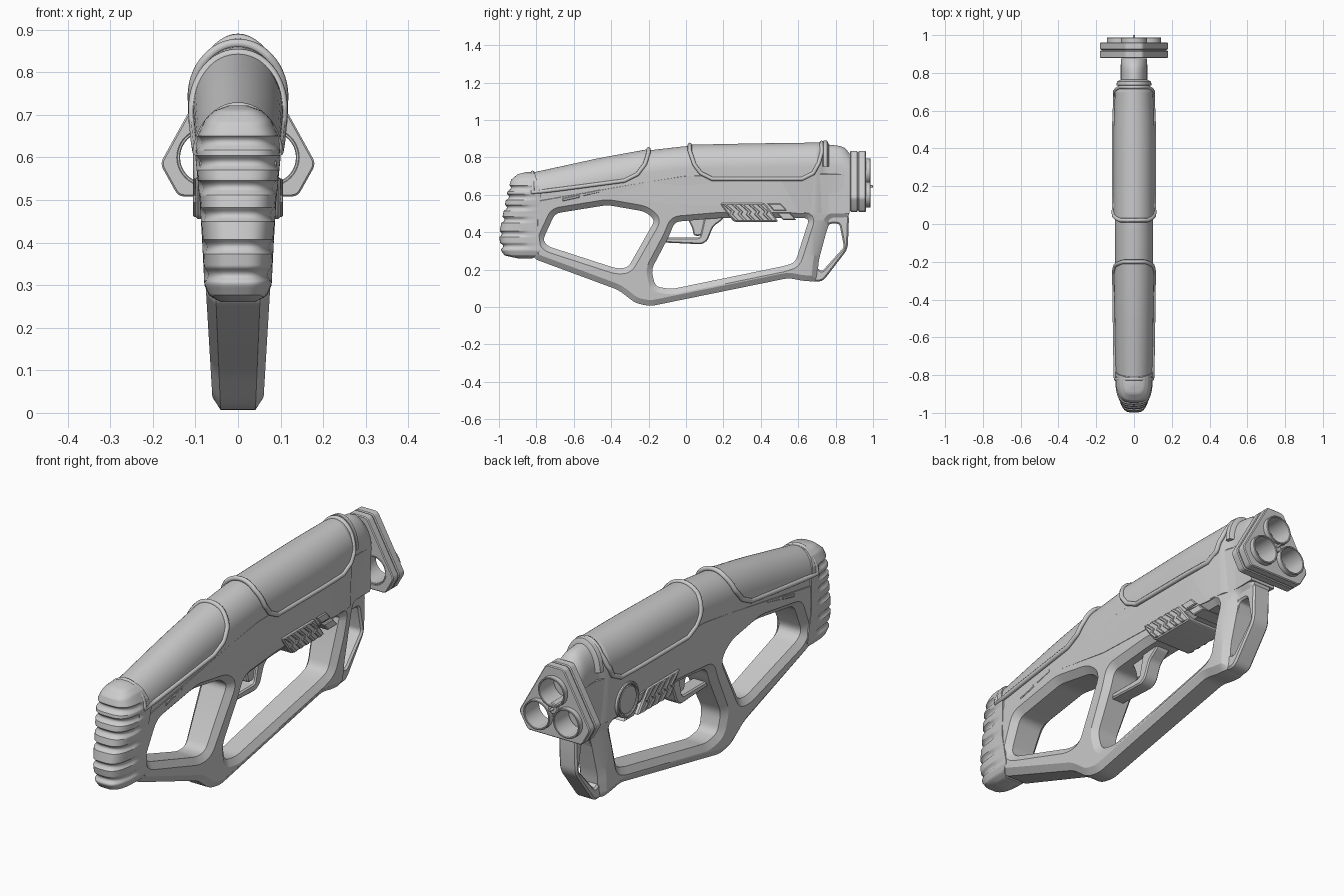
import bpy
import bmesh
from math import sin, cos, pi, asin, sqrt
from mathutils import Vector

if "Cube" in bpy.data.objects:
    bpy.data.objects.remove(bpy.data.objects["Cube"])

grey = bpy.data.materials.new("plain grey")
grey.use_nodes = True
colour = (0.6, 0.6, 0.6, 1)
grey.diffuse_color = colour
grey.node_tree.nodes["Principled BSDF"].inputs["Base Color"].default_value = colour


# ---------- helpers ----------
def finish(name, bm, angle=0.6):
    """Turn a bmesh into a tidy, shaded object."""
    bmesh.ops.remove_doubles(bm, verts=bm.verts, dist=0.0002)
    bmesh.ops.recalc_face_normals(bm, faces=bm.faces)
    mesh = bpy.data.meshes.new(name)
    bm.to_mesh(mesh)
    bm.free()
    mesh.materials.append(grey)
    obj = bpy.data.objects.new(name, mesh)
    bpy.context.collection.objects.link(obj)
    bpy.ops.object.select_all(action="DESELECT")
    obj.select_set(True)
    bpy.context.view_layer.objects.active = obj
    bpy.ops.object.shade_smooth_by_angle(angle=angle)
    return obj


def lerp(table, t):
    """Piecewise linear lookup in a table of (key, value)."""
    if t <= table[0][0]:
        return table[0][1]
    for (a, va), (b, vb) in zip(table, table[1:]):
        if t <= b:
            return va + (vb - va) * (t - a) / (b - a)
    return table[-1][1]


def steps(start, end, count):
    return [start + (end - start) * i / count for i in range(count + 1)]


def loft(name, rows, closed=True, caps=True):
    bm = bmesh.new()
    rings = [[bm.verts.new(p) for p in row] for row in rows]
    size = len(rings[0])
    for a, b in zip(rings, rings[1:]):
        for i in range(size if closed else size - 1):
            j = (i + 1) % size
            bm.faces.new((a[i], a[j], b[j], b[i]))
    if caps:
        bm.faces.new(rings[0])
        bm.faces.new(rings[-1])
    return finish(name, bm)


def rounded(points, radius=0.03):
    """Round every corner of a polygon."""
    out = []
    pts = [Vector(p) for p in points]
    for i, p in enumerate(pts):
        to_a, to_b = pts[i - 1] - p, pts[(i + 1) % len(pts)] - p
        a = p + to_a.normalized() * min(radius, to_a.length * 0.45)
        b = p + to_b.normalized() * min(radius, to_b.length * 0.45)
        for t in steps(0, 1, 4):
            out.append(a * (1 - t) ** 2 + p * 2 * t * (1 - t) + b * t * t)
    return out


def circle(cx, cy, r):
    return [(cx + r * cos(2 * pi * i / 40), cy + r * sin(2 * pi * i / 40)) for i in range(40)]


def curve_mesh(curve):
    obj = bpy.data.objects.new("helper", curve)
    bpy.context.collection.objects.link(obj)
    graph = bpy.context.evaluated_depsgraph_get()
    mesh = bpy.data.meshes.new_from_object(obj.evaluated_get(graph))
    bm = bmesh.new()
    bm.from_mesh(mesh)
    bpy.data.objects.remove(obj)
    bpy.data.meshes.remove(mesh)
    return bm


def spline(curve, points):
    s = curve.splines.new("POLY")
    s.points.add(len(points) - 1)
    for q, p in zip(s.points, points):
        q.co = (*p, 0, 1) if len(p) == 2 else (*p, 1)
    s.use_cyclic_u = True


def slab(name, outlines, half, bevel=0.006, side=True, centre=0, shape=None):
    """Extrude outlines (later ones are holes) across x, or along y if not side."""
    curve = bpy.data.curves.new(name, "CURVE")
    curve.dimensions, curve.fill_mode = "2D", "BOTH"
    curve.extrude, curve.bevel_depth = half - bevel, bevel
    curve.offset, curve.bevel_resolution = -bevel, 0
    for points in outlines:
        spline(curve, points)
    bm = curve_mesh(curve)
    for v in bm.verts:
        x, y, z = v.co
        v.co = (z + centre, x, y) if side else (x, centre - z, y)
    if shape:
        shape(bm)
    return finish(name, bm, 0.45)


# ---------- upper body ----------
ROOF = 0.12
TOP = [(-0.85, 0.705), (-0.46, 0.79), (-0.2, 0.837), (0, 0.86), (0.4, 0.868), (0.72, 0.872),
       (0.82, 0.862), (0.85, 0.85), (0.875, 0.82)]
WIDTH = [(-0.85, 0.09), (-0.2, 0.1), (0.5, 0.102), (0.7, 0.094), (0.74, 0.07)]
BASE = [(-0.8, 0.565), (-0.42, 0.6), (-0.1, 0.55), (0.2, 0.54), (0.6, 0.5)]


def section(y, low, lift=0.0):
    """Arched cross-section at y, from height low over the roof."""
    half, mid = lerp(WIDTH, y) + lift, lerp(TOP, y) - ROOF
    start = asin(max(0, min(1, (low - mid) / ROOF)))
    arc = [(half * cos(a), y, mid + (ROOF + lift) * sin(a)) for a in steps(start, pi - start, 28)]
    if low < mid:
        foot = half * (1 - 0.4 * (mid - low))
        return [(foot, y, low)] + arc + [(-foot, y, low)]
    return [arc[0]] + arc + [arc[-1]]


loft("upper_body", [section(y, lerp(BASE, y)) for y in steps(-0.85, 0.875, 70)])

# ---------- raised roof panels with tube trim ----------
PANELS = {
    "rear": [(-0.82, 0.61), (-0.33, 0.675), (-0.26, 0.71), (-0.22, 0.76), (-0.2, 0.82)],
    "front": [(0.02, 0.83), (0.045, 0.76), (0.08, 0.715), (0.14, 0.685), (0.62, 0.685),
              (0.68, 0.715), (0.71, 0.77), (0.725, 0.82)],
}
for label, edge in PANELS.items():
    ys = []
    for (a, za), (b, zb) in zip(edge, edge[1:]):
        ys += steps(a, b, 6)[:-1]
    ys.append(edge[-1][0])
    rows = [section(y, lerp(edge, y), 0.007) for y in ys]
    loft(label + "_roof_panel", rows, closed=True, caps=True)
    path = [r[0] for r in rows] + rows[-1][2:-2] + [r[-1] for r in rows[::-1]] + rows[0][-3:1:-1]
    trim = bpy.data.curves.new(label, "CURVE")
    trim.dimensions, trim.bevel_depth, trim.bevel_resolution = "3D", 0.011, 2
    spline(trim, path)
    finish(label + "_panel_trim", curve_mesh(trim), 1.0)

# collar behind the muzzle
collar = [[section(y, 0.75, lift) for y, lift in [(0.73, 0), (0.735, 0.02), (0.755, 0.02), (0.765, 0)]]]
loft("neck_collar", collar[0])


# ---------- lower frame ----------
def narrow(bm):
    """Taper the frame towards its foot and towards the muzzle."""
    for y in (0.66, 0.76):
        geom = bm.verts[:] + bm.edges[:] + bm.faces[:]
        bmesh.ops.bisect_plane(bm, geom=geom, plane_co=(0, y, 0), plane_no=(0, 1, 0))
    for v in bm.verts:
        v.co.x *= (0.58 + 0.6 * v.co.z) * lerp([(0.66, 1), (0.76, 0.7)], v.co.y)


body = [(-0.82, 0.59), (-0.82, 0.26), (-0.36, 0.09), (-0.27, 0.02), (-0.19, 0.004), (0.55, 0.155),
        (0.62, 0.14), (0.7, 0.135), (0.71, 0.25), (0.77, 0.475), (0.872, 0.475), (0.872, 0.74),
        (0, 0.73), (-0.2, 0.7)]
rear_gap = [(-0.765, 0.36), (-0.7, 0.5), (-0.42, 0.545), (-0.22, 0.51), (-0.165, 0.465),
            (-0.31, 0.21), (-0.37, 0.205), (-0.74, 0.325)]
grip_gap = [(-0.165, 0.11), (-0.185, 0.2), (-0.09, 0.38), (-0.06, 0.455), (0.17, 0.475),
            (0.66, 0.475), (0.585, 0.24), (0.53, 0.22), (-0.08, 0.095)]
slab("lower_frame", [rounded(body), rounded(rear_gap), rounded(grip_gap)], 0.1, 0.03, shape=narrow)

# front loop under the muzzle
loop = [(0.66, 0.5), (0.872, 0.5), (0.865, 0.31), (0.73, 0.134), (0.64, 0.14), (0.64, 0.22)]
loop_gap = [(0.765, 0.445), (0.82, 0.445), (0.845, 0.32), (0.727, 0.19), (0.69, 0.215)]
slab("front_loop", [rounded(loop), rounded(loop_gap, 0.015)], 0.045, 0.008)

# trigger and its guard
guard = [(-0.13, 0.345), (0.085, 0.335), (0.115, 0.355), (0.145, 0.43), (0.2, 0.47), (0.2, 0.5),
         (0.1, 0.48), (0.075, 0.37), (-0.11, 0.37)]
slab("trigger_guard", [rounded(guard, 0.015)], 0.035)
trigger = [(0.0, 0.49), (0.12, 0.49), (0.085, 0.38), (0.04, 0.38), (0.035, 0.42)]
slab("trigger", [rounded(trigger, 0.02)], 0.022)


# ---------- fore grip ----------
def slanted(y, width, low, high, lean=0.075):
    return [(y, high), (y + width, high), (y + width + lean, low), (y + lean, low)]


slab("fore_grip", [rounded(slanted(0.18, 0.24, 0.455, 0.555), 0.015)], 0.1)
for i in range(5):
    y = 0.195 + 0.045 * i
    rib = [(y, 0.55), (y + 0.02, 0.55), (y + 0.065, 0.51), (y + 0.055, 0.495),
           (y + 0.09, 0.46), (y + 0.07, 0.46), (y + 0.035, 0.495), (y + 0.045, 0.51)]
    slab("fore_grip_rib", [rib], 0.106, 0.003)
for z in (0.485, 0.535):
    slab("fore_grip_rail", [slanted(0.42 + (0.55 - z), 0.07, z - 0.02, z + 0.018, 0.035)], 0.099, 0.004)

# round cap on one side, slots on both
slab("side_cap_ring", [circle(0.57, 0.56, 0.08), circle(0.57, 0.56, 0.068)], 0.012, 0.003, centre=-0.094)
slab("side_cap", [circle(0.57, 0.56, 0.064)], 0.009, 0.003, centre=-0.094)
for y in (-0.66, -0.55):
    z = 0.565 + (y + 0.66) * 0.25
    slot = [(y, z), (y + 0.09, z + 0.02), (y + 0.09, z + 0.035), (y, z + 0.015)]
    slab("side_slot", [slot], 0.096, 0.003)

# ---------- ribbed butt pad ----------
PAD_WIDTH = [(0.26, 0.04), (0.275, 0.068), (0.3, 0.079), (0.4, 0.084), (0.5, 0.09), (0.6, 0.1),
             (0.65, 0.096), (0.69, 0.077), (0.71, 0.055), (0.722, 0.02)]
PAD_BACK = [(0.26, -0.9), (0.275, -0.97), (0.3, -0.988), (0.385, -1), (0.63, -0.952), (0.68, -0.935),
            (0.71, -0.9), (0.722, -0.85)]
PAD_FRONT = [(0.26, -0.82), (0.3, -0.775), (0.45, -0.795), (0.6, -0.775), (0.722, -0.81)]
GROOVES = (0.325, 0.39, 0.465, 0.53, 0.587, 0.635)


def pad_row(z):
    w, back, front = (lerp(t, z) for t in (PAD_WIDTH, PAD_BACK, PAD_FRONT))
    cut = max(max(0, 1 - (abs(z - g) / 0.016) ** 2) for g in GROOVES)
    row = []
    for a in steps(-pi / 2, pi / 2, 28):
        c, s = max(0, cos(a)) ** 0.6, abs(sin(a)) ** 0.6
        depth = cut if c > 0.4 else 0
        x = w * s * (1 - 0.1 * depth) * (1 if a > 0 else -1)
        row.append((x, front - (front - back) * c + 0.014 * depth * c, z))
    return row


loft("butt_pad", [pad_row(z) for z in steps(0.26, 0.722, 110)])

# ---------- muzzle with three barrels ----------
BARRELS = [(0, 0.725), (-0.076, 0.6), (0.076, 0.6)]
half_plate = [(0.14, 0.508), (0.183, 0.585), (0.045, 0.834)]
plate = rounded(half_plate + [(-x, z) for x, z in half_plate[::-1]], 0.015)
bores = [circle(x, z, 0.064) for x, z in BARRELS]
for y in (0.898, 0.942):
    slab("muzzle_plate", [plate] + bores, 0.02, 0.004, side=False, centre=y)
inner = [(x * 0.95, 0.65 + (z - 0.65) * 0.95) for x, z in plate]
slab("muzzle_core", [inner] + bores, 0.03, 0.002, side=False, centre=0.92)
for x, z in BARRELS:
    slab("barrel", [circle(x, z, 0.068), circle(x, z, 0.06)], 0.054, 0.002, side=False, centre=0.933)
slab("muzzle_hub", [circle(0, 0.645, 0.025)], 0.045, 0.004, side=False, centre=0.93)
slab("muzzle_pin", [circle(0, 0.645, 0.006)], 0.02, 0.002, side=False, centre=0.98)
